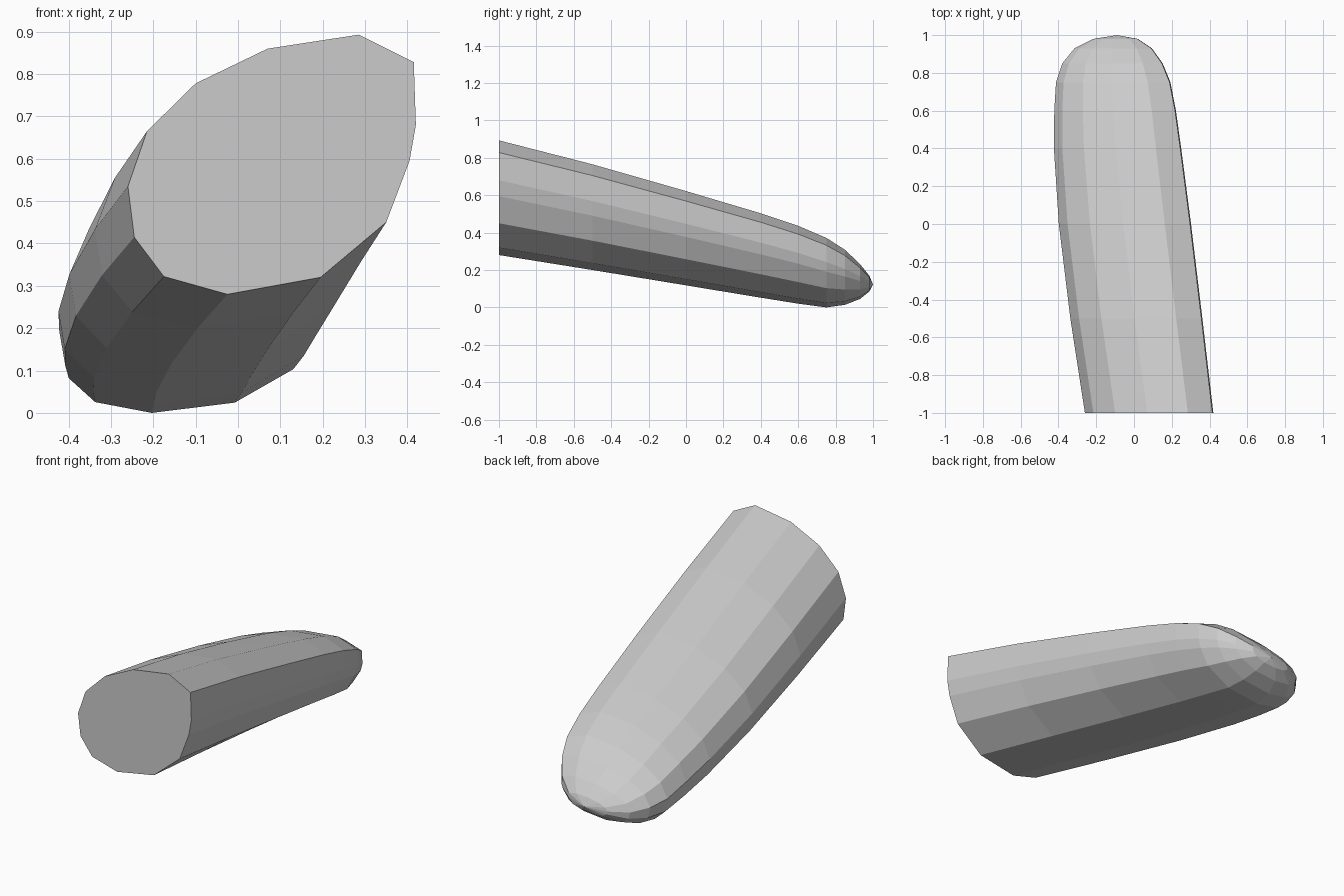
import bpy, bmesh

# Outline of the flat cut end (x, z)
outline = [(-0.215, 0.665), (-0.10, 0.778), (0.07, 0.86), (0.285, 0.893),
           (0.415, 0.828), (0.42, 0.68), (0.405, 0.595), (0.35, 0.45),
           (0.195, 0.32), (-0.025, 0.28), (-0.175, 0.322), (-0.245, 0.415),
           (-0.26, 0.535)]

# Sections along the length: y, x min, x max, z min, z max
sections = [(-1.0, -0.26, 0.42, 0.28, 0.893),
            (-0.5, -0.337, 0.362, 0.20, 0.765),
            (0.0, -0.398, 0.302, 0.118, 0.622),
            (0.4, -0.424, 0.25, 0.052, 0.503),
            (0.6, -0.422, 0.222, 0.02, 0.436),
            (0.75, -0.413, 0.193, 0.0, 0.372),
            (0.85, -0.38, 0.152, 0.014, 0.308),
            (0.93, -0.315, 0.095, 0.045, 0.232),
            (0.98, -0.215, 0.02, 0.085, 0.17)]

bm = bmesh.new()


def ring(y, x0, x1, z0, z1):
    # Fit the cut-end outline into the given bounds
    return [bm.verts.new((x0 + (x + 0.26) / 0.68 * (x1 - x0), y,
                          z0 + (z - 0.28) / 0.613 * (z1 - z0)))
            for x, z in outline]


# Loft the body, then close the flat end and the rounded tip
rings = [ring(*s) for s in sections]
n = len(outline)
for a, b in zip(rings, rings[1:]):
    for i in range(n):
        j = (i + 1) % n
        bm.faces.new((a[i], a[j], b[j], b[i]))
bm.faces.new(rings[0])
tip = bm.verts.new((-0.09, 1.0, 0.122))
for i in range(n):
    bm.faces.new((rings[-1][i], rings[-1][(i + 1) % n], tip))
bmesh.ops.recalc_face_normals(bm, faces=bm.faces)

mesh = bpy.data.meshes.new("rounded_finger")
bm.to_mesh(mesh)
bm.free()
obj = bpy.data.objects.new("rounded_finger", mesh)
bpy.context.collection.objects.link(obj)
